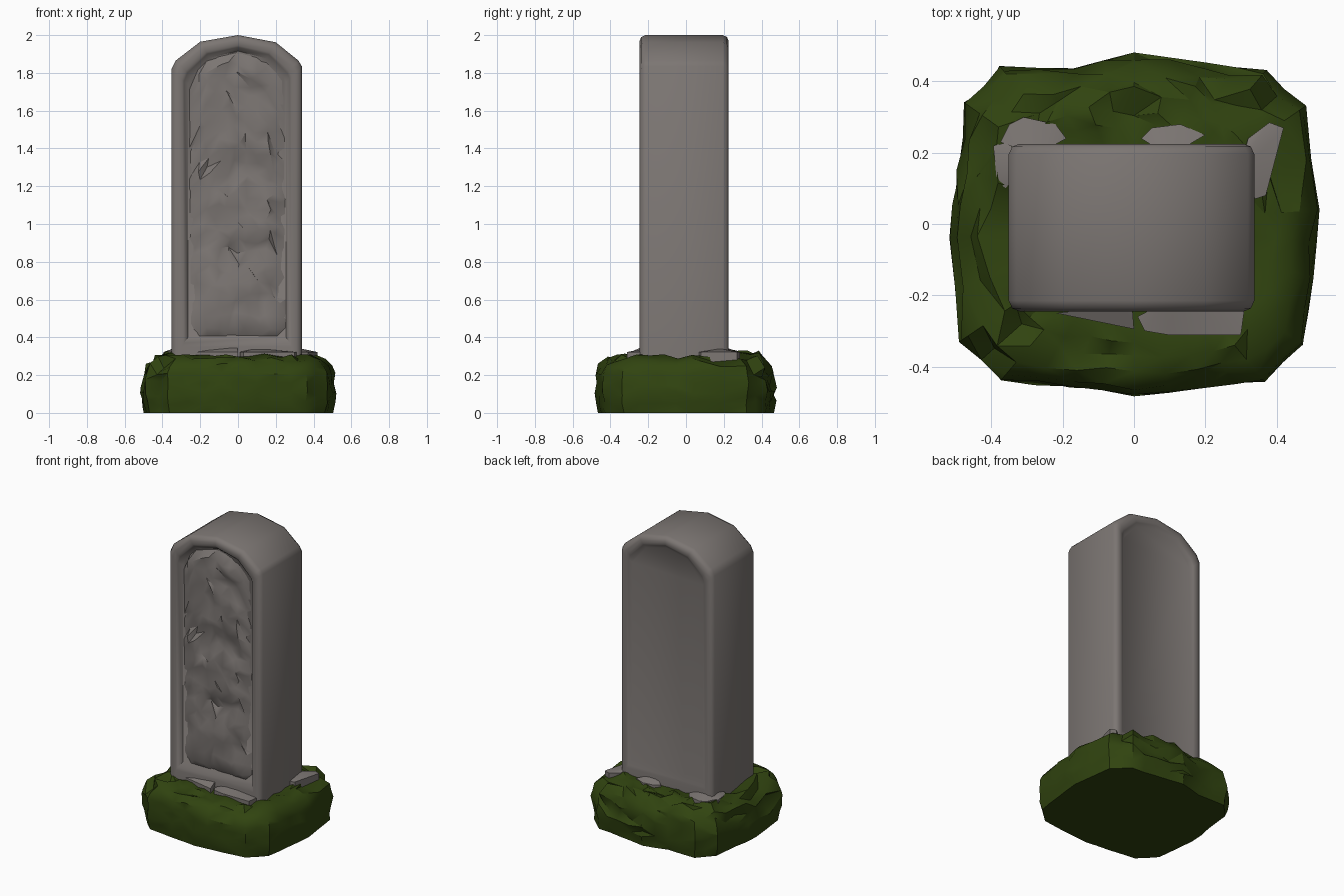
import bpy, bmesh, math, random
from mathutils import Vector, noise

if "Cube" in bpy.data.objects:
    bpy.data.objects.remove(bpy.data.objects["Cube"])

random.seed(7)


def material(name, rgb):
    m = bpy.data.materials.new(name)
    m.diffuse_color = (*rgb, 1)
    m.use_nodes = True
    m.node_tree.nodes["Principled BSDF"].inputs["Base Color"].default_value = m.diffuse_color
    return m


STONE = material("grey stone", (0.20, 0.18, 0.17))
MOSS = material("dark moss", (0.030, 0.057, 0.005))


def finish(bm, name, mat, angle):
    bmesh.ops.recalc_face_normals(bm, faces=bm.faces)
    me = bpy.data.meshes.new(name)
    bm.to_mesh(me)
    bm.free()
    me.materials.append(mat)
    ob = bpy.data.objects.new(name, me)
    bpy.context.collection.objects.link(ob)
    bpy.ops.object.select_all(action='DESELECT')
    ob.select_set(True)
    bpy.context.view_layer.objects.active = ob
    bpy.ops.object.shade_smooth_by_angle(angle=math.radians(angle))
    return ob


def loft(loops):
    bm = bmesh.new()
    rings = [[bm.verts.new(p) for p in loop] for loop in loops]
    n = len(rings[0])
    for a, b in zip(rings, rings[1:]):
        for i in range(n):
            j = (i + 1) % n
            bm.faces.new((a[i], a[j], b[j], b[i]))
    bm.faces.new(rings[0])
    bm.faces.new(rings[-1])
    return bm


# standing slab: arched outline lofted from the front recess to the back recess
ARCH = [(-0.352, 1.82), (-0.33, 1.865), (-0.2, 1.965), (0, 2.0),
        (0.2, 1.962), (0.32, 1.865), (0.338, 1.835)]


def outline(inset, bottom, y):
    k = 1 - inset / 0.345
    pts = [(x * k, z - inset) for x, z in ARCH]
    pts = [(pts[0][0], bottom)] + pts + [(pts[-1][0], bottom)]
    return [(x, y, z) for x, z in pts]


slab = loft([
    outline(0.085, 0.40, -0.210), outline(0.065, 0.37, -0.236),
    outline(0.055, 0.35, -0.243), outline(0.03, 0.2, -0.245),
    outline(0.010, 0.2, -0.237), outline(0, 0.2, -0.215),
    outline(0, 0.2, 0.195), outline(0.010, 0.2, 0.217),
    outline(0.03, 0.2, 0.225), outline(0.05, 0.36, 0.224),
    outline(0.06, 0.38, 0.219), outline(0.08, 0.42, 0.206)])
finish(slab, "standing_slab", STONE, 50)


# weathered relief inside the front recess: raised lumps (x, z, half width, half height)
LUMPS = [(-0.13, 1.76, .12, .12), (0.06, 1.80, .08, .07), (-0.05, 1.50, .16, .13),
         (0.11, 1.47, .07, .12), (-0.12, 1.16, .09, .13), (0.08, 1.08, .11, .12),
         (-0.08, 0.96, .12, .05), (-0.06, 0.68, .14, .11), (0.09, 0.74, .09, .07),
         (-0.14, 0.50, .07, .07), (0.08, 0.50, .13, .08)]


def arch_top(x):
    for (x0, z0), (x1, z1) in zip(ARCH, ARCH[1:]):
        if x <= x1:
            return z0 + (z1 - z0) * max(0, (x - x0) / (x1 - x0))
    return ARCH[-1][1]


def relief_height(x, z):
    h = 0.1
    for lx, lz, w, t in LUMPS:
        d = max(abs(x - lx) / w, abs(z - lz) / t)
        h = max(h, min(0.85, 4 * (1.15 - d)))
    h += 0.55 * noise.noise(Vector((x * 10, 3, z * 10)))
    return max(0, min(1, h + random.uniform(-0.3, 0.3)))


bm = bmesh.new()
NX, NZ = 10, 26
grid = []
for i in range(NX + 1):
    row = []
    for j in range(NZ + 1):
        edge = i in (0, NX) or j in (0, NZ)
        u, v = i / NX, j / NZ
        if not edge:
            u += random.uniform(-0.36, 0.36) / NX
            v += random.uniform(-0.36, 0.36) / NZ
        x = -0.265 + 0.525 * u
        z = 0.40 + v * (arch_top(x * 1.3) - 0.085 - 0.40)
        y = -0.205 if edge else -0.2115 - 0.034 * relief_height(x, z)
        row.append(bm.verts.new((x, y, z)))
    grid.append(row)
for i in range(NX):
    for j in range(NZ):
        a, b = grid[i][j], grid[i + 1][j]
        c, d = grid[i + 1][j + 1], grid[i][j + 1]
        if random.random() < 0.5:
            bm.faces.new((a, b, c))
            bm.faces.new((a, c, d))
        else:
            bm.faces.new((a, b, d))
            bm.faces.new((b, c, d))
relief = finish(bm, "worn_relief", STONE, 38)
# keep the open relief sheet facing the front
if sum(p.normal.y for p in relief.data.polygons) > 0:
    relief.data.flip_normals()


# mossy rock base: lumpy rounded block
PLAN = [(-0.52, -0.04), (-0.49, -0.33), (-0.375, -0.44), (-0.18, -0.462), (0, -0.48),
        (0.2, -0.462), (0.365, -0.44), (0.475, -0.34), (0.50, -0.15), (0.52, 0.04),
        (0.48, 0.33), (0.37, 0.43), (0.2, 0.45), (0, 0.48), (-0.17, 0.44),
        (-0.375, 0.44), (-0.475, 0.34), (-0.495, 0.15)]
plan = []
for p, q in zip(PLAN, PLAN[1:] + PLAN[:1]):
    plan += [p, ((p[0] + q[0]) / 2, (p[1] + q[1]) / 2)]


def moss_ring(scale, z, rough, wobble):
    ring = []
    for x, y in plan:
        wild = 1.3 if y > 0.1 or x < -0.4 else 0.8
        s = scale + 0.008 - abs(random.gauss(0, rough)) * wild
        lift = 0.012 if y > 0.2 and z > 0.27 else 0
        ring.append((x * s, y * s, z + lift + random.uniform(-1, 1) * wobble * wild))
    return ring


base = loft([moss_ring(0.965, 0, 0.006, 0), moss_ring(0.99, 0.05, 0.018, 0.012),
             moss_ring(1.0, 0.10, 0.02, 0.018), moss_ring(1.0, 0.155, 0.028, 0.018),
             moss_ring(0.99, 0.205, 0.03, 0.015), moss_ring(0.965, 0.25, 0.035, 0.015),
             moss_ring(0.89, 0.285, 0.045, 0.018), moss_ring(0.80, 0.298, 0.035, 0.022),
             moss_ring(0.70, 0.300, 0.035, 0.018), moss_ring(0.60, 0.300, 0.02, 0.01),
             moss_ring(0.4, 0.30, 0, 0)])
bmesh.ops.triangulate(base, faces=[f for f in base.faces if len(f.verts) == 4])
finish(base, "mossy_base", MOSS, 32)


# helper for irregular lumps: convex hull of points
def hull(name, pts, mat):
    bm = bmesh.new()
    for p in pts:
        bm.verts.new(p)
    res = bmesh.ops.convex_hull(bm, input=bm.verts)
    junk = {g for g in res["geom_interior"] + res["geom_unused"]
            if isinstance(g, bmesh.types.BMVert)}
    bmesh.ops.delete(bm, geom=list(junk), context='VERTS')
    finish(bm, name, mat, 40)


# bare stone footing showing through the moss: plan outline, height at the slab
FOOT = [
    ([(0.01, -0.26), (0.03, -0.30), (0.10, -0.312), (0.30, -0.312), (0.31, -0.24)], (0.1, -0.22), 0.34),
    ([(-0.22, -0.25), (-0.12, -0.27), (-0.03, -0.26), (0, -0.295)], (-0.02, -0.23), 0.35),
    ([(-0.375, 0.23), (-0.35, 0.28), (-0.31, 0.30), (-0.22, 0.28), (-0.19, 0.24)], (-0.28, 0.20), 0.345),
    ([(0.02, 0.24), (0.05, 0.27), (0.13, 0.28), (0.20, 0.25)], (0.1, 0.20), 0.35),
    ([(0.34, 0.07), (0.37, 0.08), (0.42, 0.27), (0.38, 0.285), (0.32, 0.24)], (0.32, 0.18), 0.34),
    ([(-0.36, 0.10), (-0.385, 0.12), (-0.395, 0.22), (-0.35, 0.23)], (-0.33, 0.16), 0.34)]
for k, (rim, core, top) in enumerate(FOOT):
    pts = [(x, y, z) for x, y in rim for z in (0.22, 0.322)]
    pts += [(core[0] + d, core[1], top) for d in (-0.015, 0.015)]
    hull(f"stone_footing_{k + 1}", pts, STONE)
